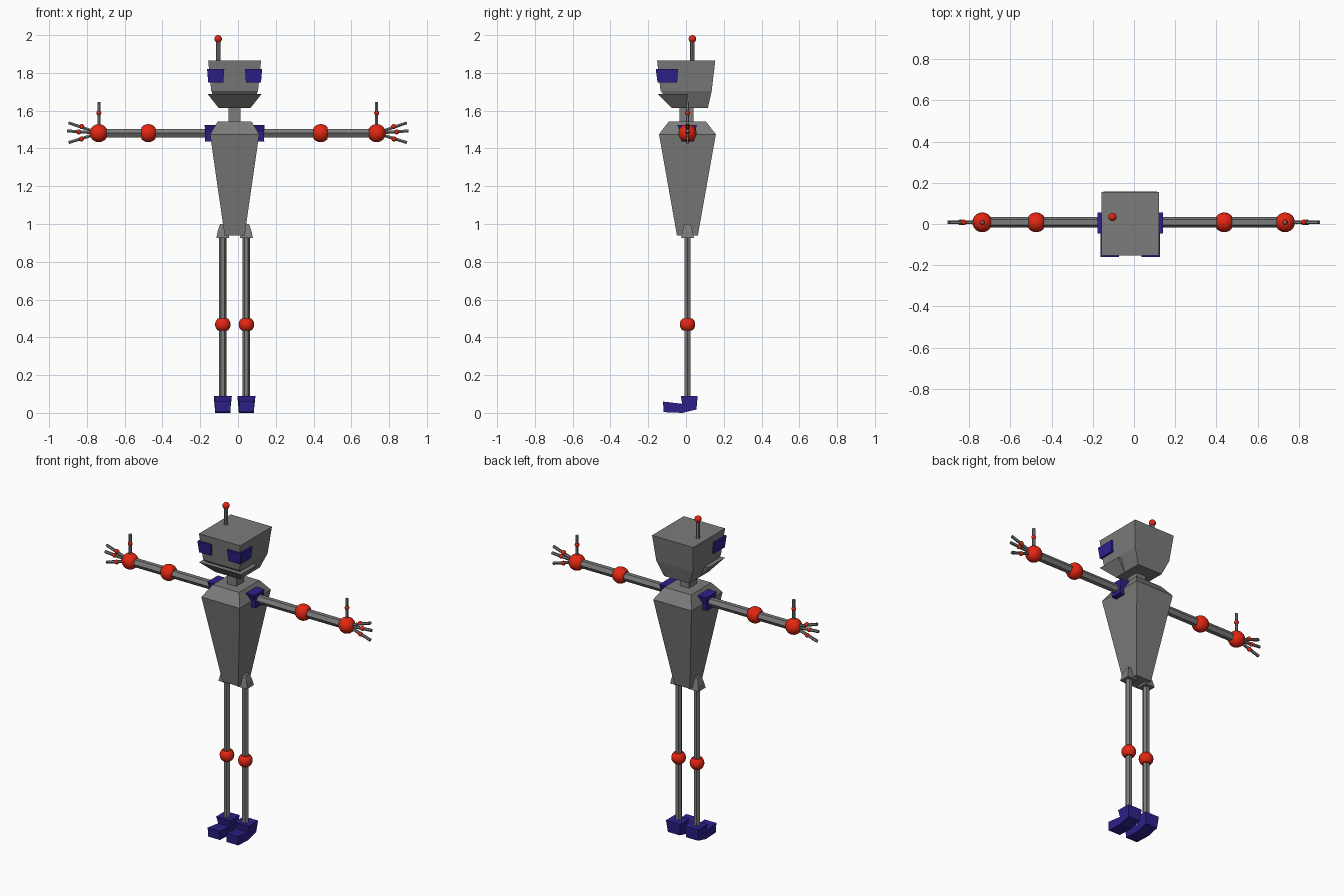
import bpy, bmesh, math
from mathutils import Vector

if "Cube" in bpy.data.objects:
    bpy.data.objects.remove(bpy.data.objects["Cube"])


def material(name, rgb):
    m = bpy.data.materials.new(name)
    m.diffuse_color = (*rgb, 1)
    m.use_nodes = True
    m.node_tree.nodes["Principled BSDF"].inputs["Base Color"].default_value = m.diffuse_color
    return m


GREY = material("metal grey", (0.2, 0.2, 0.2))
RED = material("joint red", (0.78, 0.02, 0.006))
BLUE = material("dark blue", (0.026, 0.015, 0.26))
CX, CY = -0.018, 0.008          # body axis
ARM_Z = 1.481


def finish(name, bm, mat, smooth=False):
    bmesh.ops.recalc_face_normals(bm, faces=bm.faces)
    me = bpy.data.meshes.new(name)
    bm.to_mesh(me)
    bm.free()
    for p in me.polygons:
        p.use_smooth = smooth
    me.materials.append(mat)
    ob = bpy.data.objects.new(name, me)
    bpy.context.collection.objects.link(ob)
    return ob


def loft(name, rings, mat):
    """Skin a list of equal-length point rings and cap both ends."""
    bm = bmesh.new()
    vs = [[bm.verts.new(p) for p in r] for r in rings]
    n = len(vs[0])
    for a, b in zip(vs, vs[1:]):
        for i in range(n):
            j = (i + 1) % n
            bm.faces.new((a[i], a[j], b[j], b[i]))
    bm.faces.new(vs[0][::-1])
    bm.faces.new(vs[-1])
    return finish(name, bm, mat)


def rect(x, hx, y0, y1, z):
    return [(x - hx, y0, z), (x + hx, y0, z), (x + hx, y1, z), (x - hx, y1, z)]


def tube(name, p, q, r, mat=GREY, sides=6, ref=(0, 1, 0)):
    """Prism between two points with a corner pointing along ref."""
    p, q, u = Vector(p), Vector(q), Vector(ref)
    w = (q - p).normalized().cross(u).normalized()
    angles = [2 * math.pi * i / sides for i in range(sides)]
    return loft(name, [[c + r * (u * math.cos(a) + w * math.sin(a)) for a in angles]
                       for c in (p, q)], mat)


def ball(name, c, r, axis=None, limit=None, seg=24):
    """Smooth sphere, optionally cut flat at both ends of one axis."""
    bm = bmesh.new()
    bmesh.ops.create_uvsphere(bm, u_segments=seg, v_segments=seg // 2, radius=r)
    if axis is not None:
        for s in (-1, 1):
            no = Vector((0, 0, 0))
            no[axis] = s
            res = bmesh.ops.bisect_plane(bm, geom=bm.verts[:] + bm.edges[:] + bm.faces[:],
                                         plane_co=no * limit, plane_no=no, clear_outer=True)
            edges = [e for e in res["geom_cut"] if isinstance(e, bmesh.types.BMEdge)]
            bmesh.ops.holes_fill(bm, edges=edges, sides=0)
    bmesh.ops.translate(bm, verts=bm.verts, vec=c)
    ob = finish(name, bm, RED, True)
    if axis is not None:
        ob.data.set_sharp_from_angle(angle=math.radians(32))
    return ob


# Torso and neck
loft("torso", [rect(CX, 0.053, -0.048, 0.063, 0.94),
               rect(CX, 0.13, -0.143, 0.158, 1.475),
               rect(CX, 0.09, -0.092, 0.106, 1.542)], GREY)
loft("neck", [rect(CX, 0.031, -0.035, 0.04, 1.53), rect(CX, 0.031, -0.035, 0.04, 1.64)], GREY)

# Head with flared jaw
loft("head", [rect(CX, 0.085, -0.06, 0.116, 1.615),
              rect(CX, 0.124, -0.135, 0.136, 1.705),
              rect(CX, 0.14, -0.153, 0.155, 1.865)], GREY)
loft("jaw", [rect(CX, 0.085, -0.075, 0.0, 1.615), rect(CX, 0.142, -0.148, 0.01, 1.687)], GREY)

# Antenna
tube("antenna", (-0.105, 0.034, 1.85), (-0.105, 0.034, 1.975), 0.012, sides=8)
ball("antenna_tip", (-0.105, 0.034, 1.98), 0.02)

for side, s, elbow_x, hand_x in (("left", -1, -0.475, -0.737), ("right", 1, 0.438, 0.734)):
    # Eye wrapped around the corner of the head
    ex = CX + s * 0.1
    loft(side + "_eye", [rect(ex, 0.04, -0.151, -0.047, 1.75),
                         rect(ex, 0.0455, -0.16, -0.042, 1.82)], BLUE)

    # Arm
    sx = CX + s * 0.12
    loft(side + "_shoulder", [rect(sx, 0.037, -0.025, 0.043, 1.438),
                              rect(sx, 0.036, -0.032, 0.05, 1.49),
                              rect(sx, 0.039, -0.045, 0.057, 1.523)], BLUE)
    tube(side + "_arm", (CX + s * 0.12, CY, ARM_Z), (hand_x, CY, ARM_Z), 0.026)
    ball(side + "_elbow", (elbow_x, CY, ARM_Z), 0.048, 0, 0.037)
    ball(side + "_hand", (hand_x, CY, ARM_Z), 0.048)

    # Fingers and thumb: knuckle and tip offsets from the hand
    digits = {"upper_finger": ((0.09, 0.035), (0.16, 0.055)),
              "middle_finger": ((0.106, 0.007), (0.169, 0.012)),
              "lower_finger": ((0.092, -0.031), (0.16, -0.05)),
              "thumb": ((0, 0.107), (0, 0.164))}
    for name, (k, t) in digits.items():
        tube(f"{side}_{name}", (hand_x, CY, ARM_Z),
             (hand_x + s * t[0], CY, ARM_Z + t[1]), 0.009)
        ball(f"{side}_{name}_knuckle", (hand_x + s * k[0], CY, ARM_Z + k[1]), 0.0135, seg=16)

    # Leg
    lx = CX + s * 0.0625
    loft(side + "_hip", [rect(lx, 0.034, CY - 0.034, CY + 0.034, 0.925),
                         rect(lx, 0.028, CY - 0.027, CY + 0.027, 0.96),
                         rect(lx, 0.014, CY - 0.016, CY + 0.016, 1.0)], GREY)
    tube(side + "_leg", (lx, CY, 0.05), (lx, CY, 0.96), 0.0195, ref=(1, 0, 0))
    ball(side + "_knee", (lx, CY, 0.468), 0.041, 2, 0.032)

    # Boot: side profile widened at the ankle
    profile = [(-0.122, 0.06), (-0.02, 0.048), (-0.028, 0.09), (0.062, 0.09),
               (0.055, 0.018), (-0.02, 0.0), (-0.118, 0.004)]
    loft(side + "_boot", [[(lx + e * (0.048 if z > 0.08 else 0.04), y, z) for y, z in profile]
                          for e in (-1, 1)], BLUE)
